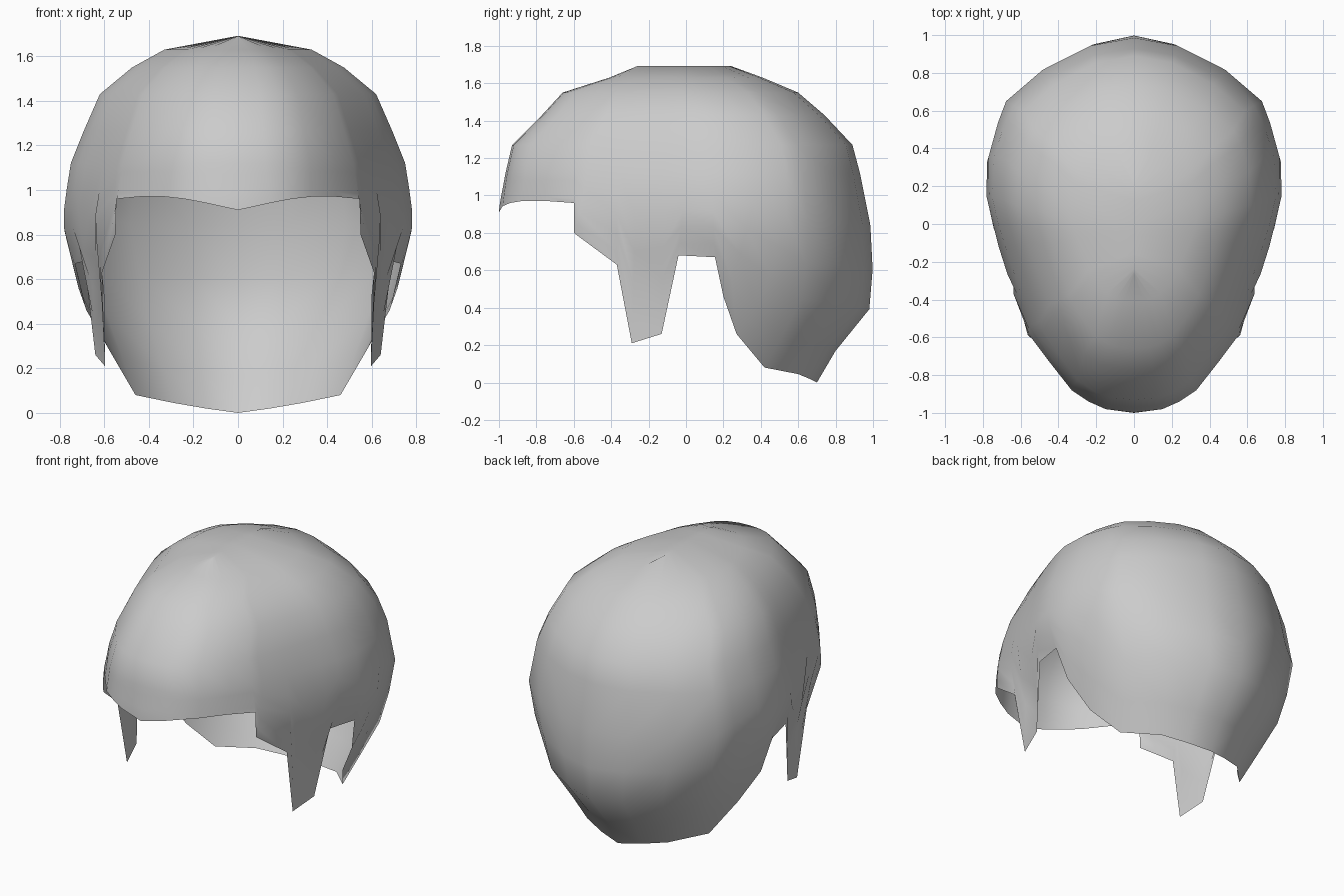
import bpy, bmesh

# Head profiles by height: (z, front y, back y, half width, y of widest point)
LEVELS = [(0.0, -1.0, 0.70, 0.46, 0.14), (0.17, -1.0, 0.80, 0.54, 0.14),
          (0.39, -1.0, 0.98, 0.65, 0.14), (0.53, -1.0, 0.995, 0.71, 0.14),
          (0.66, -1.0, 1.0, 0.745, 0.14), (0.85, -1.0, 0.985, 0.795, 0.14),
          (0.95, -0.995, 0.98, 0.78, 0.14), (1.12, -0.965, 0.93, 0.75, 0.14),
          (1.27, -0.93, 0.89, 0.69, 0.13), (1.43, -0.77, 0.74, 0.62, 0.10),
          (1.55, -0.66, 0.60, 0.475, 0.06), (1.63, -0.41, 0.41, 0.33, 0.02),
          (1.692, -0.26, 0.24, 0.0, 0.0)]

# Columns from forehead to nape: widest outline (x, y), then hairline point (x, y, z)
COLUMNS = [(0.00, -1.00, 0.00, -1.00, 0.91), (0.13, -0.99, 0.15, -0.98, 0.943),
           (0.23, -0.96, 0.24, -0.94, 0.96), (0.34, -0.89, 0.33, -0.88, 0.97),
           (0.46, -0.74, 0.44, -0.74, 0.97), (0.545, -0.61, 0.545, -0.60, 0.96),
           (0.57, -0.55, 0.55, -0.60, 0.80), (0.635, -0.37, 0.61, -0.37, 0.63),
           (0.67, -0.27, 0.597, -0.29, 0.21), (0.72, -0.12, 0.64, -0.13, 0.26),
           (0.755, -0.01, 0.69, -0.04, 0.68), (0.79, 0.14, 0.73, 0.155, 0.67),
           (0.78, 0.38, 0.68, 0.20, 0.46), (0.72, 0.57, 0.565, 0.27, 0.26),
           (0.67, 0.67, 0.46, 0.42, 0.08), (0.48, 0.83, 0.29, 0.60, 0.045),
           (0.23, 0.96, 0.145, 0.66, 0.02), (0.00, 1.00, 0.00, 0.70, 0.00)]


def level(z):
    for a, b in zip(LEVELS, LEVELS[1:]):
        if z <= b[0]:
            t = (z - a[0]) / (b[0] - a[0])
            return [p + (q - p) * t for p, q in zip(a, b)]
    return LEVELS[-1]


def surface(ox, oy, z):
    _, front, back, width, mid = level(z)
    if oy < 0.2 and z < 0.7:            # sideburns hang nearly straight
        width = max(width, 0.71)
    v = (oy - 0.14) / (1.14 if oy < 0.14 else 0.86)
    y = mid + v * ((mid - front) if v < 0 else (back - mid))
    return ox / 0.79 * width, y, z


# Half of the hair shell, crown to hairline
bm = bmesh.new()
UPPER = [1.692, 1.63, 1.55, 1.43, 1.27, 1.12]
LOWER = [0.25, 0.46, 0.65, 0.85, 1.0]
grid = []
for ox, oy, hx, hy, hz in COLUMNS:
    col = [surface(ox, oy, z) for z in UPPER]
    sx, sy, _ = surface(ox, oy, hz)
    for s in LOWER:
        x, y, z = surface(ox, oy, 1.12 + (hz - 1.12) * s)
        w = s ** 1.6
        col.append((x + (hx - sx) * w, y + (hy - sy) * w, z))
    grid.append([bm.verts.new(p) for p in col])
for a, b in zip(grid, grid[1:]):
    for i in range(len(a) - 1):
        bm.faces.new((a[i], a[i + 1], b[i + 1], b[i])).smooth = True
bmesh.ops.remove_doubles(bm, verts=bm.verts, dist=0.0005)

# Mirrored other half
geom = bm.verts[:] + bm.edges[:] + bm.faces[:]
bmesh.ops.mirror(bm, geom=geom, axis='X', merge_dist=0.001)
bmesh.ops.remove_doubles(bm, verts=bm.verts, dist=0.0005)
bmesh.ops.recalc_face_normals(bm, faces=bm.faces)
bm.normal_update()
top = max(bm.faces, key=lambda f: f.calc_center_median().z)
if top.normal.z < 0:
    bmesh.ops.reverse_faces(bm, faces=bm.faces)

mesh = bpy.data.meshes.new("hair_cap")
bm.to_mesh(mesh)
bm.free()
bpy.context.collection.objects.link(bpy.data.objects.new("hair_cap", mesh))
